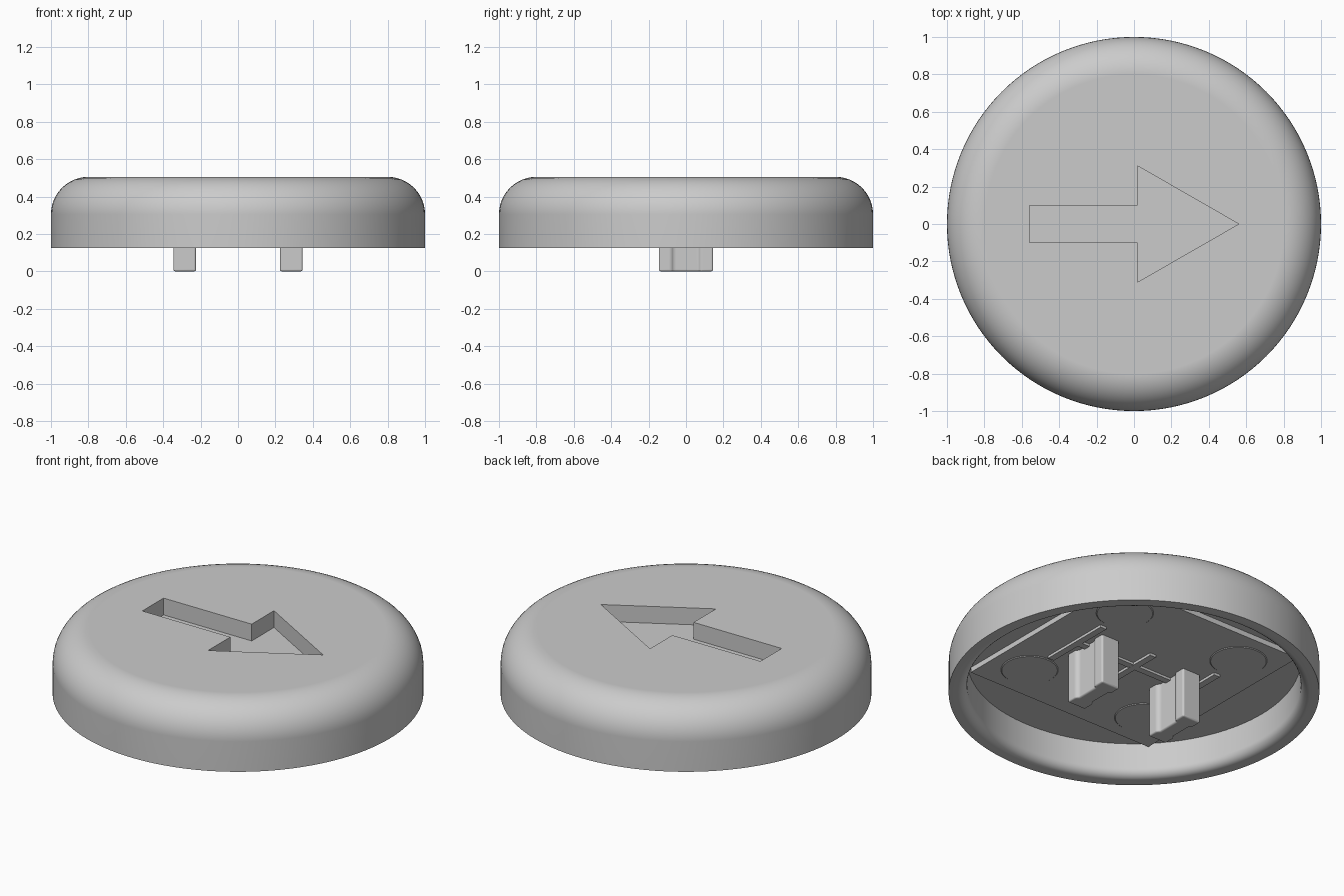
import bpy, bmesh, math
from mathutils import Vector, Matrix

cube = bpy.data.objects.get("Cube")
if cube:
    bpy.data.objects.remove(cube, do_unlink=True)

grey = bpy.data.materials.new("light_grey")
grey.use_nodes = True
grey.diffuse_color = (0.6, 0.6, 0.6, 1)
grey.node_tree.nodes["Principled BSDF"].inputs["Base Color"].default_value = (0.6, 0.6, 0.6, 1)


def make(name, bm):
    bmesh.ops.recalc_face_normals(bm, faces=bm.faces[:])
    mesh = bpy.data.meshes.new(name)
    bm.to_mesh(mesh)
    bm.free()
    mesh.materials.append(grey)
    ob = bpy.data.objects.new(name, mesh)
    bpy.context.collection.objects.link(ob)
    return ob


def activate(ob):
    bpy.ops.object.select_all(action='DESELECT')
    ob.select_set(True)
    bpy.context.view_layer.objects.active = ob


def smooth(ob):
    activate(ob)
    bpy.ops.object.shade_smooth_by_angle(angle=math.radians(30))
    mod = ob.modifiers.new("even_shading", 'WEIGHTED_NORMAL')
    mod.keep_sharp = True


def prism(name, outline, z0, z1):
    bm = bmesh.new()
    face = bm.faces.new([bm.verts.new((x, y, z0)) for x, y in outline])
    side = bmesh.ops.extrude_face_region(bm, geom=[face])
    verts = [v for v in side["geom"] if isinstance(v, bmesh.types.BMVert)]
    bmesh.ops.translate(bm, verts=verts, vec=(0, 0, z1 - z0))
    return make(name, bm)


def box(name, x, y, w, d, z0, z1):
    w, d = w / 2, d / 2
    return prism(name, [(x - w, y - d), (x + w, y - d), (x + w, y + d), (x - w, y + d)], z0, z1)


def arc(cx, cz, r, start, end, steps):
    angles = [math.radians(start + (end - start) * i / steps) for i in range(steps + 1)]
    return [(cx + r * math.cos(a), cz + r * math.sin(a)) for a in angles]


TOP, BASE, CEILING, PLATE = 0.505, 0.125, 0.325, 0.295

# Round cap: lathed shell with a soft shoulder and a rounded inner lip
profile = arc(0.8, TOP - 0.2, 0.2, 90, 0, 12) + [(1, BASE)]
profile += arc(0.95, BASE + 0.05, 0.05, 270, 180, 6) + [(0.9, CEILING)]
bm = bmesh.new()
points = [bm.verts.new((r, 0, z)) for r, z in profile]
edges = [bm.edges.new(pair) for pair in zip(points, points[1:])]
bmesh.ops.spin(bm, geom=points + edges, cent=(0, 0, 0), axis=(0, 0, 1),
               angle=math.tau, steps=128)
bmesh.ops.remove_doubles(bm, verts=bm.verts[:], dist=0.0005)
bmesh.ops.holes_fill(bm, edges=[e for e in bm.edges if e.is_boundary], sides=0)
cap = make("cap", bm)

# Arrow pocket sunk into the top
half = [(-0.56, 0.1), (0.02, 0.1), (0.02, 0.31)]
arrow = half + [(0.56, 0)] + [(x, -y) for x, y in reversed(half)]
cutter = prism("arrow_cutter", arrow, TOP - 0.1, TOP + 0.1)
cutter.hide_render = True
mod = cap.modifiers.new("arrow_pocket", 'BOOLEAN')
mod.operation, mod.solver, mod.object = 'DIFFERENCE', 'EXACT', cutter
activate(cap)
bpy.ops.object.modifier_apply(modifier=mod.name)
bpy.data.objects.remove(cutter, do_unlink=True)
smooth(cap)

# Square mounting plate under the ceiling
box("mounting_plate", 0, 0, 1.25, 1.25, PLATE, CEILING + 0.01)

# Shallow round pads near the plate corners
for sx in (-1, 1):
    for sy in (-1, 1):
        bm = bmesh.new()
        bmesh.ops.create_cone(bm, cap_ends=True, segments=48, radius1=0.15, radius2=0.16,
                              depth=0.008, matrix=Matrix.Translation((0.4 * sx, 0.4 * sy, PLATE)))
        smooth(make("round_pad", bm))

# Low stiffening ribs
for x, length in ((-0.4, 0.44), (0, 0.32), (0.4, 0.44)):
    box("cross_rib", x, 0, 0.04, length, PLATE - 0.015, PLATE + 0.01)
box("long_rib", 0, 0, 0.8, 0.04, PLATE - 0.014, PLATE + 0.01)

# Two waisted prongs with softened edges
quarter = [(0.06, 0.145), (0.06, 0.08), (0.045, 0.065)]
right_side = quarter + [(x, -y) for x, y in reversed(quarter)]
section = right_side + [(-x, -y) for x, y in right_side]
for side, label in ((-1, "right_prong"), (1, "left_prong")):
    prong = prism(label, [(x + side * 0.285, y) for x, y in section], 0, PLATE + 0.01)
    bevel = prong.modifiers.new("soft_edges", 'BEVEL')
    bevel.width, bevel.segments = 0.009, 3
    smooth(prong)
